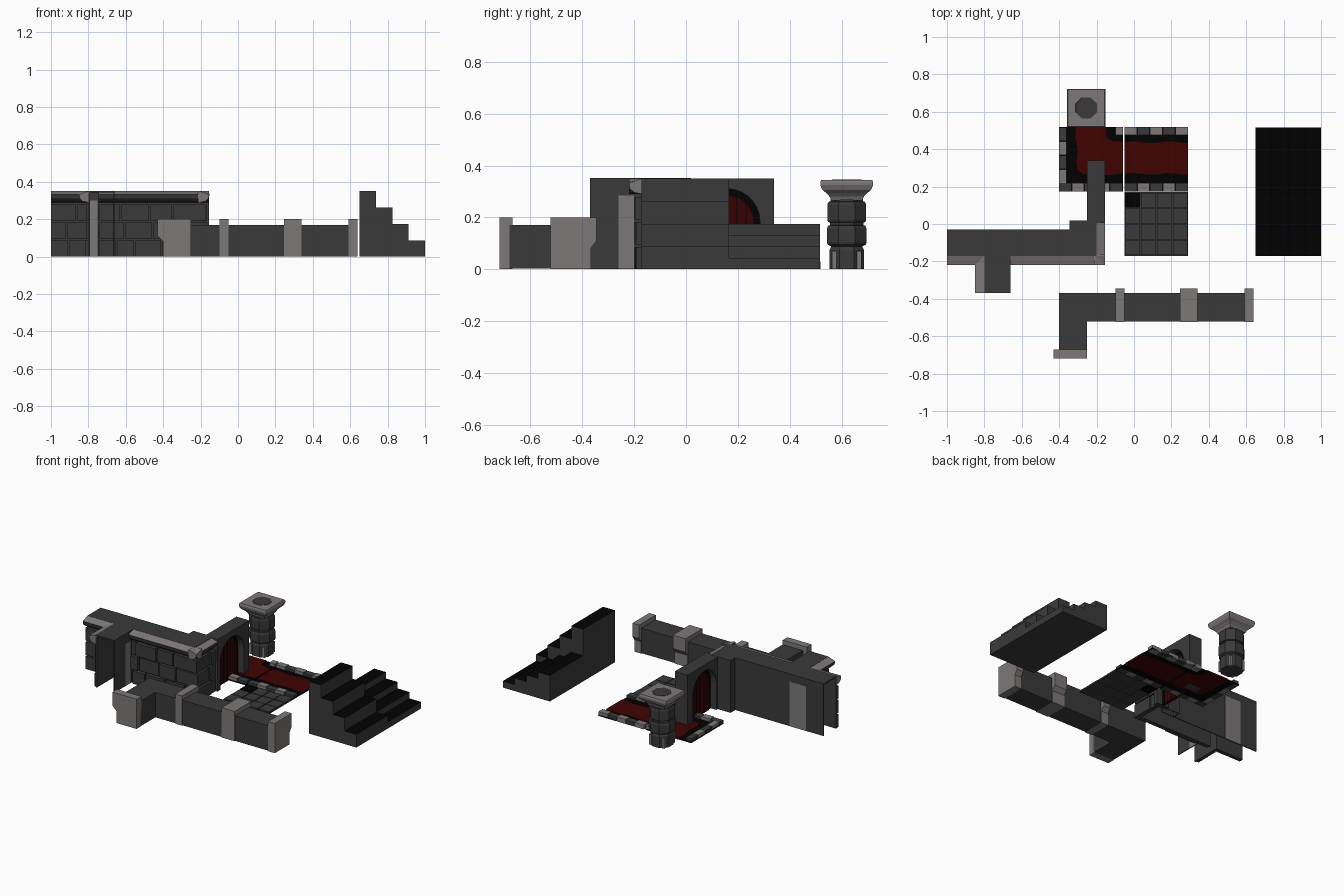
import bpy, bmesh, math, random

random.seed(4)
if "Cube" in bpy.data.objects:
    bpy.data.objects.remove(bpy.data.objects["Cube"], do_unlink=True)


def material(name, r, g, b):
    m = bpy.data.materials.new(name)
    m.use_nodes = True
    m.diffuse_color = (r, g, b, 1)
    bsdf = m.node_tree.nodes["Principled BSDF"]
    bsdf.inputs["Base Color"].default_value = (r, g, b, 1)
    bsdf.inputs["Roughness"].default_value = 0.9
    return m


LIGHT = material("light stone", .21, .19, .19)
DARK = material("dark stone", .042, .042, .042)
BLACK = material("black stone", .0004, .0004, .0004)
RED = material("red carpet", .052, .0008, .0008)
WOOD = material("red door wood", .04, .0008, .0008)


def finish(name, bm, mats, rule=None):
    bmesh.ops.recalc_face_normals(bm, faces=bm.faces[:])
    if rule:
        for f in bm.faces:
            f.material_index = rule(f)
    me = bpy.data.meshes.new(name)
    bm.to_mesh(me)
    bm.free()
    for m in mats:
        me.materials.append(m)
    ob = bpy.data.objects.new(name, me)
    bpy.context.collection.objects.link(ob)
    return ob


PLACE = {"x": lambda p, t: (t, p[0], p[1]),
         "y": lambda p, t: (p[0], t, p[1]),
         "z": lambda p, t: (p[0], p[1], t)}


def add_prism(bm, pts, axis, a, b):
    """Extrude a flat outline from a to b along an axis."""
    lo = [bm.verts.new(PLACE[axis](p, a)) for p in pts]
    hi = [bm.verts.new(PLACE[axis](p, b)) for p in pts]
    bm.faces.new(lo)
    bm.faces.new(hi[::-1])
    for i in range(len(pts)):
        j = (i + 1) % len(pts)
        bm.faces.new((lo[i], lo[j], hi[j], hi[i]))


def prism(name, pts, axis, a, b, mats, rule=None):
    bm = bmesh.new()
    add_prism(bm, pts, axis, a, b)
    return finish(name, bm, mats, rule)


def boxes(name, items, mats, rule=None):
    bm = bmesh.new()
    for x0, x1, y0, y1, z0, z1 in items:
        add_prism(bm, [(x0, y0), (x1, y0), (x1, y1), (x0, y1)], "z", z0, z1)
    return finish(name, bm, mats, rule)


def loft(name, rings, n, cx, cy, mats):
    """Stack n-sided rings of (half width, height)."""
    bm = bmesh.new()
    loops = []
    for half, z in rings:
        r = half / math.cos(math.pi / n)
        ang = [math.tau * (i + .5) / n for i in range(n)]
        loops.append([bm.verts.new((cx + r * math.cos(a), cy + r * math.sin(a), z)) for a in ang])
    bm.faces.new(loops[0])
    bm.faces.new(loops[-1])
    for a, b in zip(loops, loops[1:]):
        for i in range(n):
            j = (i + 1) % n
            bm.faces.new((a[i], a[j], b[j], b[i]))
    return finish(name, bm, mats)


# Two stair flights, one twice as tall, with black treads
def stairs(name, y0, y1, rise):
    pts = [(.65, 0), (1, 0)]
    for i in range(4):
        x = 1 - i * .0875
        pts += [(x, rise * (i + 1)), (x - .0875, rise * (i + 1))]
    prism(name, pts, "y", y0, y1, [DARK, BLACK], lambda f: int(f.normal.z > .5))


stairs("tall_stairs", -.172, .165, .0875)
stairs("low_stairs", .165, .517, .0435)

# Low parapet with overhanging posts
boxes("low_wall", [(-.4, .63, -.52, -.37, .002, .17), (-.4, -.25, -.68, -.52, .002, .17)], [DARK])


def post_profile(inner, outer, lip):
    return [(inner, 0), (outer, 0), (outer, .08), (lip, .11), (lip, .2), (inner, .2)]


for i, (a, b) in enumerate([(-.1, -.05), (.245, .34), (.59, .64)]):
    prism(f"low_wall_post_{i + 1}", post_profile(-.523, -.367, -.345), "x", a, b, [LIGHT])
prism("low_wall_end_post", post_profile(-.25, -.4, -.43), "y", -.72, -.67, [LIGHT])

# High wall: hollow, with a flat back, a top slab and a brick face;
# a hollow stub juts forward and a short leg turns the corner
boxes("high_wall_back", [(-1, -.25, -.036, -.03, 0, .35), (-.345, -.339, -.036, .02, 0, .35),
                         (-.345, -.25, .014, .02, 0, .35)], [DARK])
boxes("stub_back", [(-.666, -.66, -.37, -.17, 0, .35)], [DARK])
boxes("high_wall_top", [(-1, -.2, -.17, -.03, .342, .351), (-.8, -.66, -.37, -.17, .342, .351),
                        (-.345, -.2, -.03, .02, .342, .351)], [DARK])
boxes("wall_face", [(-1, -.8, -.172, -.162, 0, .34), (-.745, -.185, -.172, -.162, 0, .34),
                    (-.8, -.79, -.37, -.162, 0, .34), (-.195, -.185, -.172, .02, 0, .34)], [DARK])
boxes("pale_back_panels", [(-.87, -.75, -.037, -.029, 0, .3),
                           (-.667, -.659, -.26, -.2, 0, .285)], [LIGHT])


# Cornice with a pale sloping top and pale ends, running along the wall faces
def cornice(name, base, sign, axis, a, b):
    pts = [(0, .29), (.03, .296), (.045, .31), (.05, .333), (0, .35), (-.01, .35), (-.01, .29)]
    along = "xy".index(axis)
    prism(name, [(base + sign * d, z) for d, z in pts], axis, a, b, [DARK, LIGHT],
          lambda f: int(f.normal.z > .2 or abs(f.normal[along]) > .9))


cornice("left_cornice", -.17, -1, "x", -1, -.8)
cornice("front_cornice", -.17, -1, "x", -.745, -.155)
cornice("corner_cornice", -.205, 1, "y", -.22, .02)
cornice("stub_cornice", -.8, -1, "y", -.37, -.17)


# Rows of irregular bricks standing proud of a wall face
def bricks(name, axis, a, b, face, out):
    items = []
    for row in range(3):
        z, t = row * .096, a
        while t < b - .01:
            e = min(t + random.uniform(.08, .16), b)
            if b - e < .04:
                e = b
            d = face + out * random.uniform(.6, 1)
            lo, hi = min(face, d), max(face, d)
            if axis == "x":
                items.append((t, e - .008, lo, hi, z, z + .086))
            else:
                items.append((lo, hi, t, e - .008, z, z + .086))
            t = e
    boxes(name, items, [DARK])


bricks("left_bricks", "x", -1, -.8, -.17, -.03)
bricks("front_bricks", "x", -.74, -.165, -.17, -.03)
bricks("corner_bricks", "y", -.19, .01, -.187, .025)
bricks("stub_left_bricks", "y", -.36, -.19, -.795, -.025)

# Arched doorway with a black surround and a plank door
CY, R, SPRING = .16, .125, .185


def arch(r):
    arc = [math.pi * i / 14 for i in range(15)]
    return ([(CY + r, 0)] + [(CY + r * math.cos(a), SPRING + r * math.sin(a)) for a in arc]
            + [(CY - r, 0)])


prism("arch_wall", [(.34, 0)] + arch(R) + [(.005, 0), (.005, .35), (.34, .35)],
      "x", -.25, -.155, [DARK])
prism("door_surround", arch(R + .002), "x", -.208, -.198, [BLACK])
D = R - .024
prism("door", arch(D), "x", -.214, -.192, [WOOD])
seams = []
for i in range(-2, 3):
    y = CY + i * .036
    top = SPRING + math.sqrt(D * D - (i * .036) ** 2)
    seams.append((-.216, -.19, y - .002, y + .002, 0, top))
boxes("door_seams", seams, [BLACK])

# Paved floor with one black slab
tiles = [(-.05 + i * .085 + .003, -.05 + i * .085 + .082, -.17 + j * .085 + .003,
          -.17 + j * .085 + .082, 0, random.uniform(.013, .016))
         for i in range(4) for j in range(4)]
boxes("floor_bed", [(-.05, .29, -.17, .17, .001, .004)], [DARK])
boxes("floor_tiles", tiles, [DARK, BLACK],
      lambda f: int(f.calc_center_median().x < .034 and f.calc_center_median().y > .086))

# Carpeted walkway: black bed, red runner, edging stones
boxes("walkway_bed", [(-.4, -.06, .175, .518, .001, .01), (-.05, .29, .175, .518, .001, .01)], [BLACK])
runner = [(-.06, .27), (-.13, .262), (-.2, .27), (-.27, .268), (-.3, .285), (-.308, .33),
          (-.3, .4), (-.315, .46), (-.31, .518), (-.15, .518), (-.145, .46), (-.11, .44), (-.06, .44)]
prism("corner_carpet", runner, "z", 0, .014, [RED])
wave = [(-.05 + .0425 * i, .005 * math.sin(i * 1.4)) for i in range(9)]
prism("straight_carpet", [(x, .268 + w) for x, w in wave] + [(x, .437 + w) for x, w in wave[::-1]],
      "z", 0, .014, [RED])

edging = {0: [], 1: []}
for start, y, shift in [(-.05, .475, 0), (-.05, .175, 1), (-.4, .175, 1)]:
    for i in range(5):
        x, kind = start + i * .068, (i + shift) % 2
        edging[kind].append((x, x + .066, y, y + .043, 0, .03 - .004 * kind))
for i in range(4):
    y = .22 + i * .0745
    edging[i % 2].append((-.4, -.36, y, y + .072, 0, .028))
edging[0].append((-.1, -.06, .475, .518, 0, .03))
boxes("pale_edging_stones", edging[0], [LIGHT])
boxes("dark_edging_stones", edging[1], [DARK])

# Free-standing column
X, Y = -.255, .62
loft("column_shaft", [(.066, 0), (.066, .075), (.06, .088), (.074, .095), (.077, .105), (.077, .155),
                      (.072, .168), (.064, .17), (.064, .18), (.072, .182), (.075, .19),
                      (.075, .25), (.07, .26), (.062, .262), (.062, .28)], 8, X, Y, [DARK])
boxes("column_base_blocks", [(X + sx * .048 - .009, X + sx * .048 + .009, Y + sy * .048 - .009,
                              Y + sy * .048 + .009, 0, .07)
                             for sx in (-1, 1) for sy in (-1, 1)], [LIGHT])
loft("column_capital", [(.06, .265), (.066, .28), (.08, .295), (.094, .306), (.102, .325),
                        (.102, .335), (.098, .345)], 4, X, Y, [LIGHT])
loft("column_top_inlay", [(.058, .34), (.056, .347)], 8, X, Y, [DARK])
